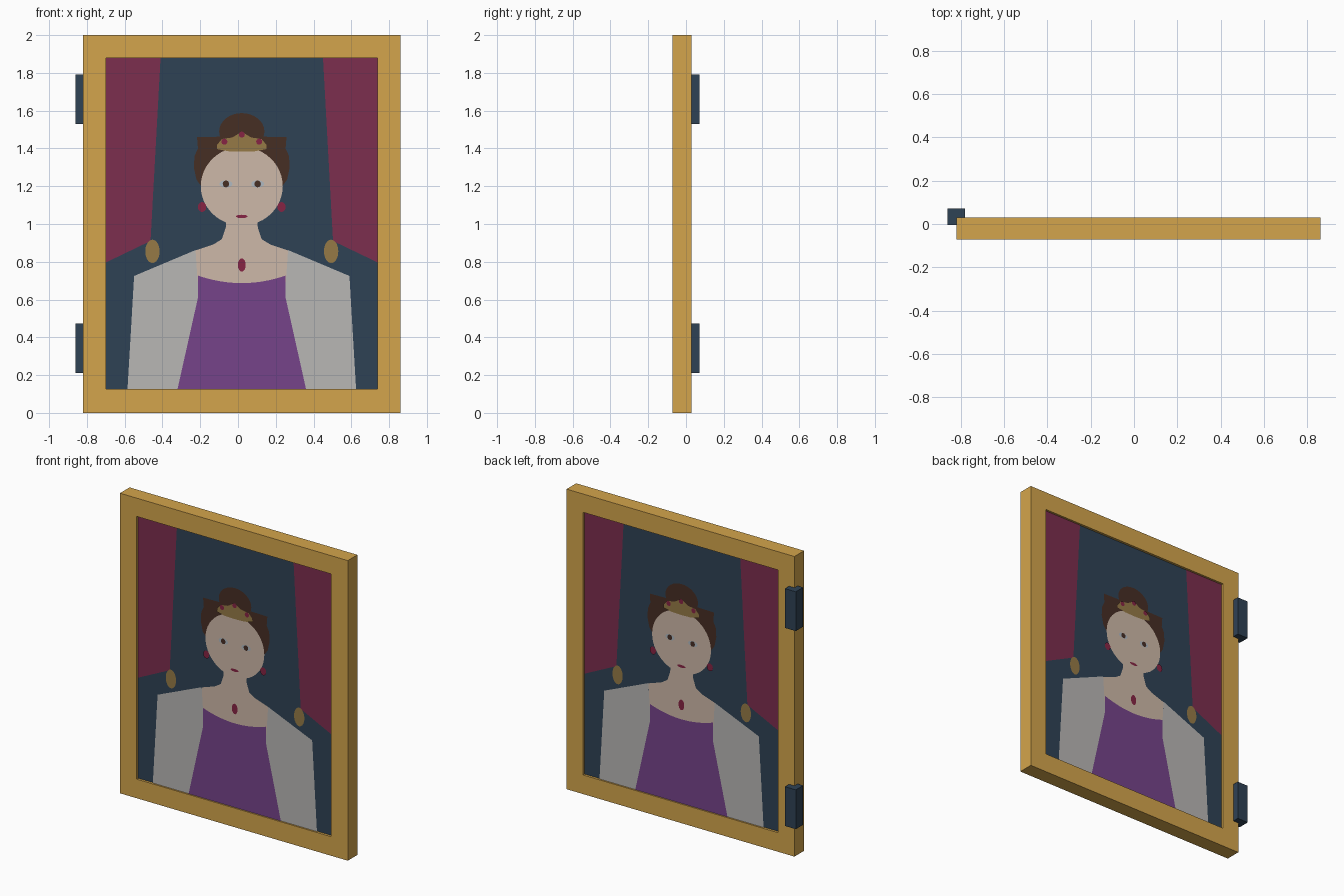
import bpy, bmesh, math

if "Cube" in bpy.data.objects:
    bpy.data.objects.remove(bpy.data.objects["Cube"])

CX = 0.02                      # picture centre line
FRONT, BACK = -0.072, 0.029    # frame depth
RECESS, STEP = 0.016, 0.0018   # picture recess and paint layer spacing


def material(name, r, g, b):
    m = bpy.data.materials.new(name)
    lin = [((c / 255 + 0.055) / 1.055) ** 2.4 for c in (r, g, b)]
    m.diffuse_color = (*lin, 1)
    m.use_nodes = True
    m.node_tree.nodes["Principled BSDF"].inputs["Base Color"].default_value = m.diffuse_color
    return m


GOLD = material("frame gold", 212, 165, 76)
NAVY = material("navy", 47, 66, 85)
MAROON = material("curtain maroon", 124, 46, 78)
SKIN = material("skin", 206, 185, 168)
GREY = material("robe grey", 185, 183, 181)
PURPLE = material("dress purple", 118, 68, 138)
BROWN = material("hair brown", 70, 46, 36)
DULL = material("dull gold", 150, 122, 70)
RUBY = material("ruby", 134, 36, 68)
EYE = material("eye grey", 176, 186, 194)


def finish(name, bm, mat):
    me = bpy.data.meshes.new(name)
    bm.to_mesh(me)
    bm.free()
    me.materials.append(mat)
    ob = bpy.data.objects.new(name, me)
    bpy.context.collection.objects.link(ob)
    return ob


def box(name, x0, x1, y0, y1, z0, z1, mat):
    bm = bmesh.new()
    bmesh.ops.create_cube(bm, size=1)
    for v in bm.verts:
        v.co = ((x0 + x1) / 2 + v.co.x * (x1 - x0),
                (y0 + y1) / 2 + v.co.y * (y1 - y0),
                (z0 + z1) / 2 + v.co.z * (z1 - z0))
    return finish(name, bm, mat)


def paint(name, outlines, layer, mat):
    """Flat painted shapes on both the front and the back of the picture."""
    bm = bmesh.new()
    for y, side in ((FRONT + RECESS - layer * STEP, -1),
                    (BACK - RECESS + layer * STEP, 1)):
        for pts in outlines:
            f = bm.faces.new([bm.verts.new((CX + u, y, z)) for u, z in pts])
            f.normal_update()
            if f.normal.y * side < 0:
                f.normal_flip()
    return finish(name, bm, mat)


def whole(half):
    """Close a right-hand half outline with its mirror image."""
    return half + [(-u, z) for u, z in reversed(half) if u > 0]


def pair(pts):
    return [pts, [(-u, z) for u, z in pts]]


def oval(u, z, ru, rz, n=32):
    return [(u + ru * math.cos(2 * math.pi * i / n),
             z + rz * math.sin(2 * math.pi * i / n)) for i in range(n)]


# Frame: a square-edged ring
bm = bmesh.new()
loops = []
for hw, z0, z1 in ((0.84, 0, 2), (0.718, 0.127, 1.878)):
    for y in (FRONT, BACK):
        loops.append([bm.verts.new((CX + sx * hw, y, z)) for sx, z in
                      ((-1, z0), (1, z0), (1, z1), (-1, z1))])
of, ob_, inf, inb = loops
for a, b in ((of, inf), (inf, inb), (inb, ob_), (ob_, of)):
    for i in range(4):
        j = (i + 1) % 4
        bm.faces.new((a[i], a[j], b[j], b[i]))
bmesh.ops.recalc_face_normals(bm, faces=bm.faces)
finish("frame", bm, GOLD)

# Backing panel
box("picture_panel", CX - 0.73, CX + 0.73, FRONT + RECESS, BACK - RECESS,
    0.115, 1.89, NAVY)

# Hinge blocks on the left edge
for label, z in (("lower", 0.21), ("upper", 1.53)):
    box(label + "_hinge", -0.86, -0.78, -0.005, 0.072, z, z + 0.262, NAVY)

# Curtains and tassels
paint("curtains", pair([(0.718, 0.797), (0.718, 1.878), (0.43, 1.878),
                        (0.483, 0.91)]), 1, MAROON)
paint("tassels", pair(oval(0.473, 0.855, 0.038, 0.062)), 2, DULL)

# Hair
paint("hair", [whole([(0.20, 1.18), (0.24, 1.235), (0.254, 1.30),
                      (0.25, 1.36), (0.232, 1.40), (0.237, 1.46),
                      (0.13, 1.462)])], 1, BROWN)
paint("hair_bun", [oval(0, 1.49, 0.12, 0.097)], 2, BROWN)

# Neck, shoulders and face
paint("neck_and_shoulders", [whole([(0.235, 0.66), (0.245, 0.86), (0.15, 0.892),
                                    (0.105, 0.92), (0.085, 0.98),
                                    (0.08, 1.06)])], 2, SKIN)
paint("face", [oval(0, 1.20, 0.217, 0.208, 48)], 3, SKIN)

# Robe and dress
paint("robe", pair([(0.33, 0.127), (0.605, 0.127), (0.57, 0.725),
                    (0.245, 0.862), (0.236, 0.73), (0.225, 0.6)]), 3, GREY)
neckline = [(0.232 * (1 - i / 8), 0.687 + 0.04 * (1 - i / 8) ** 2)
            for i in range(9)]
paint("dress", [whole([(0.34, 0.127), (0.232, 0.61)] + neckline)], 4, PURPLE)

# Crown
paint("crown", [whole([(0, 1.383), (0.07, 1.385), (0.132, 1.397),
                       (0.13, 1.42), (0.105, 1.45), (0.05, 1.458),
                       (0, 1.488)])], 5, DULL)
paint("crown_jewels", [oval(u, z, 0.016, 0.016, 16) for u, z in
                       ((-0.092, 1.436), (0, 1.473), (0.092, 1.436))], 6, RUBY)

# Jewellery
paint("earrings", pair(oval(0.21, 1.09, 0.022, 0.026)), 4, RUBY)
paint("pendant", [oval(0, 0.783, 0.021, 0.035)], 4, RUBY)

# Eyes and mouth
paint("eyes", pair(oval(0.084, 1.212, 0.034, 0.019)), 4, EYE)
paint("pupils", pair(oval(0.084, 1.212, 0.017, 0.018, 16)), 5, BROWN)
paint("mouth", [oval(0, 1.04, 0.03, 0.009)], 4, RUBY)
